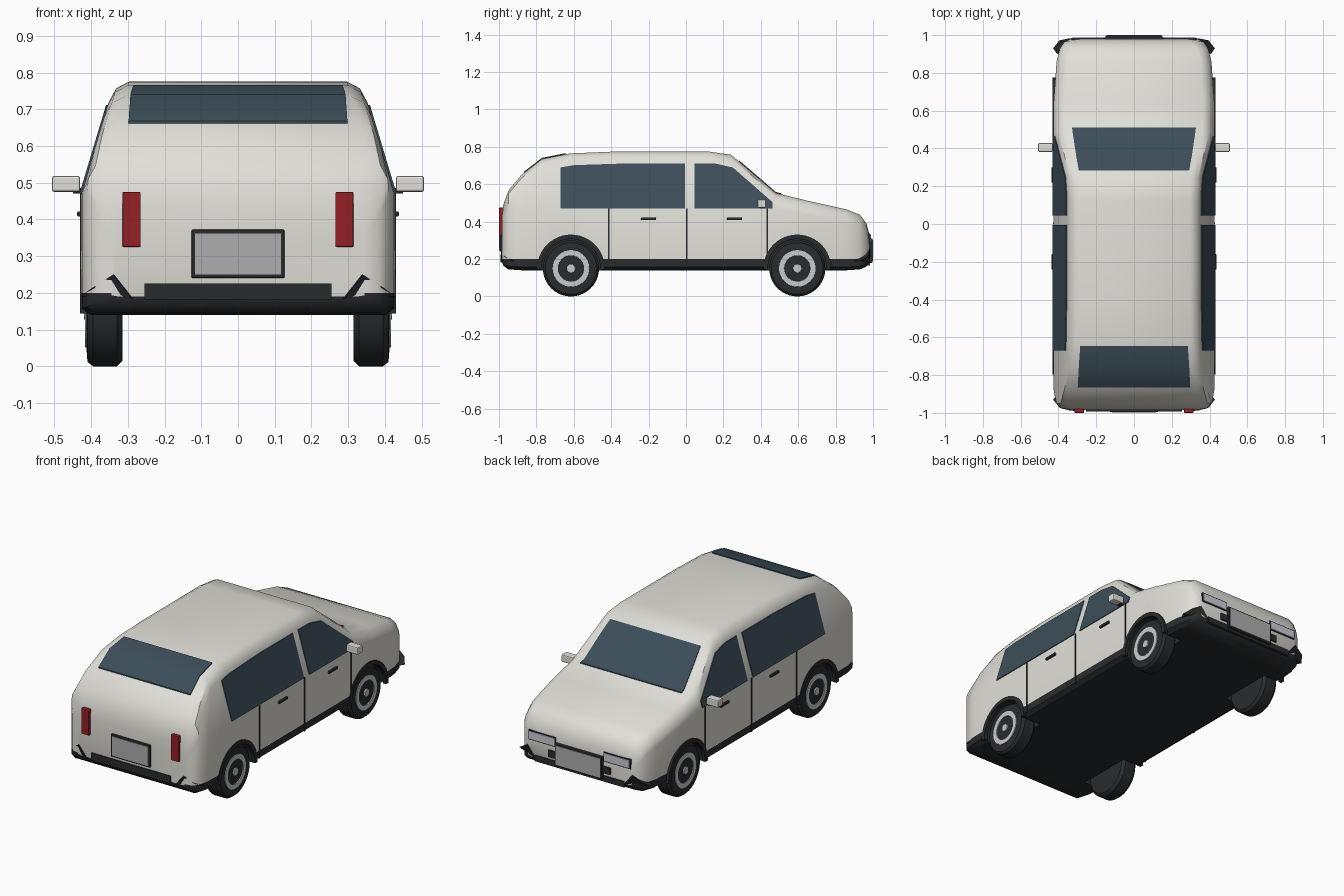
import bpy, bmesh, math
from mathutils import Vector

if "Cube" in bpy.data.objects:
    bpy.data.objects.remove(bpy.data.objects["Cube"])


def mat(name, rgb):
    m = bpy.data.materials.new(name)
    m.diffuse_color = (*rgb, 1)
    m.use_nodes = True
    m.node_tree.nodes["Principled BSDF"].inputs["Base Color"].default_value = m.diffuse_color
    return m


WHITE = mat("cream_paint", (0.75, 0.74, 0.69))
DARK = mat("dark_trim", (0.022, 0.024, 0.026))
GLASS = mat("tinted_glass", (0.045, 0.075, 0.1))
RED = mat("red_lens", (0.3, 0.015, 0.018))
SILVER = mat("silver", (0.55, 0.55, 0.57))
PLATE = mat("plate_grey", (0.42, 0.42, 0.43))
LENS = mat("lamp_lens", (0.6, 0.6, 0.66))


def make(name, verts, faces, mats, smooth=True, indices=None):
    me = bpy.data.meshes.new(name)
    me.from_pydata(verts, [], faces)
    for m in mats:
        me.materials.append(m)
    if indices:
        me.polygons.foreach_set("material_index", indices)
    bm = bmesh.new()
    bm.from_mesh(me)
    bmesh.ops.recalc_face_normals(bm, faces=bm.faces)
    bm.to_mesh(me)
    bm.free()
    ob = bpy.data.objects.new(name, me)
    bpy.context.collection.objects.link(ob)
    if smooth:
        smooth_obj(ob)
    return ob


def activate(ob):
    bpy.ops.object.select_all(action='DESELECT')
    ob.select_set(True)
    bpy.context.view_layer.objects.active = ob


def smooth_obj(ob, angle=35):
    activate(ob)
    bpy.ops.object.shade_smooth_by_angle(angle=math.radians(angle))


def panel(name, pts, thick, m):
    """Closed outline extruded along the vector thick."""
    n = len(pts)
    a = [Vector(p) for p in pts]
    b = [p + Vector(thick) for p in a]
    faces = [tuple(range(n)), tuple(range(n, 2 * n))]
    faces += [(i, (i + 1) % n, n + (i + 1) % n, n + i) for i in range(n)]
    return make(name, a + b, faces, [m], smooth=False)


def box(name, x, y, z, m, bevel=0.0):
    pts = [(x[0], y[0], z[0]), (x[1], y[0], z[0]), (x[1], y[0], z[1]), (x[0], y[0], z[1])]
    ob = panel(name, pts, (0, y[1] - y[0], 0), m)
    if bevel:
        mod = ob.modifiers.new("bevel", 'BEVEL')
        mod.width, mod.segments = bevel, 2
    return ob


def lathe(name, profile, s, cy, cz, m, seg=40):
    """Revolve (x, radius) points about the x axis."""
    n = len(profile)
    verts = [(s * x, cy + r * math.cos(2 * math.pi * k / seg), cz + r * math.sin(2 * math.pi * k / seg))
             for k in range(seg) for x, r in profile]
    faces = [(k * n + j, k * n + j + 1, (k + 1) % seg * n + j + 1, (k + 1) % seg * n + j)
             for k in range(seg) for j in range(n - 1)]
    faces += [tuple(k * n for k in range(seg)), tuple(k * n + n - 1 for k in range(seg))]
    return make(name, verts, faces, [m])


# Body: loft of cross-sections (y, bottom, top, half width)
stations = [(-.985, .19, .43, .345), (-.977, .165, .49, .385), (-.95, .145, .565, .412),
            (-.88, .14, .65, .425), (-.77, .14, .735, .427), (-.62, .14, .765, .427),
            (-.4, .14, .774, .427), (.12, .14, .775, .427), (.24, .14, .758, .427),
            (.36, .14, .657, .427), (.48, .14, .553, .427), (.65, .14, .512, .425),
            (.86, .14, .465, .41), (.93, .145, .437, .392), (.965, .16, .39, .368), (.98, .185, .335, .335)]
verts, faces, idx = [], [], []
for y, zb, zt, w in stations:
    zs = zt - 0.055
    xs = min(w - 0.004, 0.427 - 0.3 * max(0, zs - 0.47))
    xt = xs - 0.055
    half = [(w * .94, zb), (w, zb + .3 * (.2 - zb)), (w, .2), (w, min(.47, zs - .02)),
            (xs, zs), (xs - .02, zt - .018), (xt, zt)]
    verts += [(x, y, z) for x, z in half] + [(-x, y, z) for x, z in reversed(half)]
for i in range(len(stations) - 1):
    for j in range(14):
        k = (j + 1) % 14
        faces.append((i * 14 + j, i * 14 + k, i * 14 + 14 + k, i * 14 + 14 + j))
        idx.append(1 if j in (0, 1, 11, 12, 13) else 0)
last = (len(stations) - 1) * 14
faces += [tuple(range(14)), tuple(range(last, last + 14))]
idx += [0, 0]
body = make("body", verts, faces, [WHITE, DARK], False, idx)

# Wheel wells cut from the body
WHEELS = [(s, y) for s in (1, -1) for y in (-.615, .595)]
for s, cy in WHEELS:
    cut = lathe("well_cutter", [(.30, .166), (.55, .166)], s, cy, .15, DARK)
    cut.hide_render = True
    mod = body.modifiers.new("well", 'BOOLEAN')
    mod.operation, mod.object, mod.solver = 'DIFFERENCE', cut, 'EXACT'
    mod.material_mode = 'TRANSFER'
    activate(body)
    bpy.ops.object.modifier_apply(modifier=mod.name)
    bpy.data.objects.remove(cut)
smooth_obj(body)

# Wheels and arches
for s, cy in WHEELS:
    lathe("tyre", [(.315, .05), (.315, .135), (.33, .15), (.395, .15), (.41, .138), (.413, .1), (.408, .05)],
          s, cy, .15, DARK)
    lathe("rim_ring", [(.40, .068), (.417, .07), (.417, .098), (.40, .1)], s, cy, .15, SILVER)
    lathe("wheel_disc", [(.40, .07), (.412, .07)], s, cy, .15, DARK)
    lathe("hub", [(.40, .024), (.419, .022)], s, cy, .15, SILVER)
    arc = [math.radians(-2 + 184 * k / 24) for k in range(25)]
    ring = [(s * .41, cy + .181 * math.cos(a), .15 + .181 * math.sin(a)) for a in arc]
    ring += [(s * .41, cy + .157 * math.cos(a), .15 + .157 * math.sin(a)) for a in reversed(arc)]
    panel("wheel_arch", ring, (s * .021, 0, 0), DARK)

# Side glass, lying on the sloping cabin side
rear_side = [(-.67, .47), (-.005, .47), (-.005, .712), (-.3, .712), (-.6, .702), (-.67, .69)]
front_side = [(.045, .47), (.462, .47), (.462, .505), (.25, .69), (.15, .712), (.045, .712)]
for s in (1, -1):
    for name, outline in (("rear_side_window", rear_side), ("front_side_window", front_side)):
        panel(name, [(s * (.432 - .3 * (z - .47)), y, z) for y, z in outline], (-s * .012, 0, 0), GLASS)


# Windscreen and tailgate glass, following the roof profile
def glass_strip(name, rows):
    v = [(s * w, y, z + dz) for dz in (.005, -.01) for w, y, z in rows for s in (1, -1)]
    n = len(rows) * 2
    f = []
    for i in range(0, n - 2, 2):
        f += [(i, i + 1, i + 3, i + 2), (n + i, n + i + 1, n + i + 3, n + i + 2),
              (i, i + 2, n + i + 2, n + i), (i + 1, i + 3, n + i + 3, n + i + 1)]
    f += [(0, 1, n + 1, n), (n - 2, n - 1, 2 * n - 1, 2 * n - 2)]
    make(name, v, f, [GLASS])


glass_strip("windscreen", [(.328, .51, .546), (.324, .48, .554), (.306, .36, .658), (.292, .283, .723)])
glass_strip("rear_window", [(.298, -.865, .663), (.293, -.77, .736), (.285, -.645, .761)])

# Doors, handles and mirrors
for s in (1, -1):
    for y in (-.412, .005, .435):
        box("door_gap", (s * .415, s * .43), (y - .004, y + .004), (.155, .47), DARK)
    for y in (-.2, .26):
        box("door_handle", (s * .42, s * .438), (y - .04, y + .04), (.408, .422), DARK, .003)
    box("mirror_arm", (s * .40, s * .45), (.395, .42), (.47, .485), DARK)
    box("mirror", (s * .43, s * .507), (.382, .428), (.475, .518), WHITE, .006)

# Lamps and bumper corners
for s in (1, -1):
    box("tail_lamp", (s * .265, s * .315), (-1, -.955), (.325, .475), RED, .004)
    box("headlamp_frame", (s * .155, s * .33), (.95, .984), (.282, .338), DARK)
    box("headlamp", (s * .16, s * .325), (.95, .988), (.287, .333), LENS, .003)
    for e, y in ((-1, .99), (1, .985)):
        panel("bumper_corner", [(s * .29, e * y, .185), (s * .34, e * (y - .002), .25), (s * .395, e * .972, .215),
                                (s * .428, e * .93, .19)], (-s * .02, -e * .03, 0), DARK)

# Bumper bars and number plates
box("rear_bumper_bar", (-.255, .255), (-.992, -.95), (.182, .225), DARK)
box("front_bumper_bar", (-.2, .2), (.95, .988), (.215, .255), DARK)
box("front_lower_bar", (-.29, .29), (.94, .984), (.165, .2), DARK)
box("rear_plate_frame", (-.127, .127), (-.996, -.96), (.24, .372), DARK, .004)
box("rear_plate", (-.117, .117), (-.999, -.97), (.25, .362), PLATE)
box("front_plate_frame", (-.152, .152), (.96, .997), (.18, .31), DARK, .004)
box("front_plate", (-.143, .143), (.97, 1), (.189, .301), PLATE)
